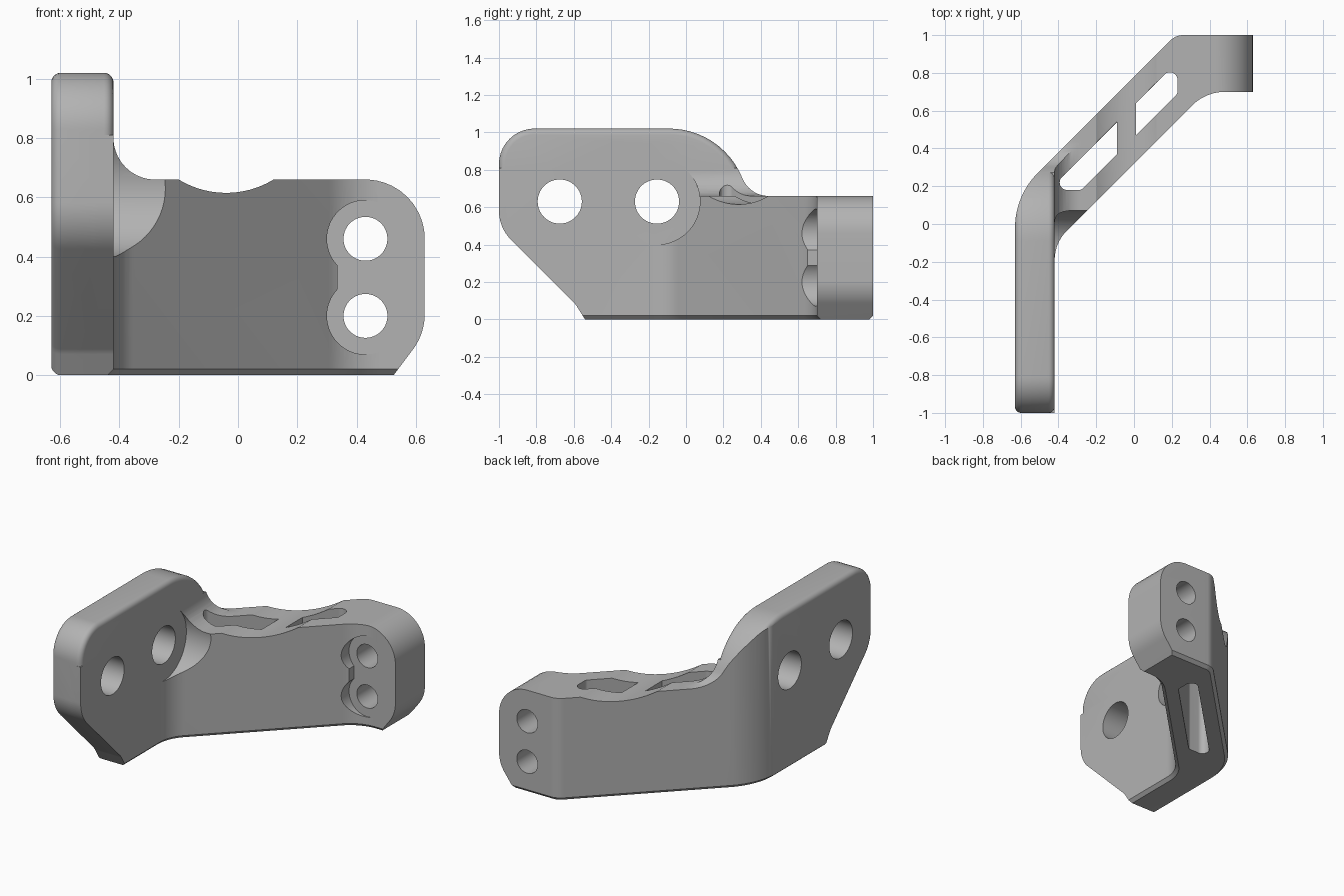
import bpy, bmesh, math
from mathutils import Vector

cube = bpy.data.objects.get("Cube")
if cube:
    bpy.data.objects.remove(cube, do_unlink=True)


def rounded(corners, steps=12):
    """Polygon from (a, b, radius) corners, with each corner filleted."""
    pts = []
    for i, (a, b, r) in enumerate(corners):
        p = Vector((a, b))
        if r == 0:
            pts.append(p)
            continue
        u = (Vector(corners[i - 1][:2]) - p).normalized()
        v = (Vector(corners[(i + 1) % len(corners)][:2]) - p).normalized()
        half = math.acos(u.dot(v)) / 2
        centre = p + (u + v).normalized() * (r / math.sin(half))
        start = p + u * (r / math.tan(half)) - centre
        end = p + v * (r / math.tan(half)) - centre
        for k in range(steps + 1):
            pts.append(centre + start.lerp(end, k / steps).normalized() * r)
    return pts


def circle(a, b, r, n=64):
    return [Vector((a + r * math.cos(2 * math.pi * k / n),
                    b + r * math.sin(2 * math.pi * k / n))) for k in range(n)]


def prism(name, pts, axis, lo, hi, rims=(), offset=0, segments=1):
    """Extrude a 2D profile along one axis and bevel the chosen end rims."""
    place = {"x": lambda p, h: (h, p.x, p.y),
             "y": lambda p, h: (p.x, h, p.y),
             "z": lambda p, h: (p.x, p.y, h)}[axis]
    bm = bmesh.new()
    ends = [[bm.verts.new(place(p, h)) for p in pts] for h in (lo, hi)]
    caps = [bm.faces.new(end) for end in ends]
    for i in range(len(pts)):
        bm.faces.new((ends[0][i - 1], ends[0][i], ends[1][i], ends[1][i - 1]))
    bmesh.ops.recalc_face_normals(bm, faces=bm.faces)
    if bm.calc_volume(signed=True) < 0:
        bmesh.ops.reverse_faces(bm, faces=bm.faces)
    edges = [e for rim in rims for e in caps[rim].edges]
    if edges:
        bmesh.ops.bevel(bm, geom=edges, offset=offset, segments=segments,
                        profile=0.5, affect="EDGES")
    mesh = bpy.data.meshes.new(name)
    bm.to_mesh(mesh)
    bm.free()
    obj = bpy.data.objects.new(name, mesh)
    bpy.context.collection.objects.link(obj)
    return obj


def combine(target, tool, operation="DIFFERENCE"):
    mod = target.modifiers.new("bool", "BOOLEAN")
    mod.operation, mod.solver, mod.object = operation, "EXACT", tool
    bpy.context.view_layer.update()
    bpy.context.view_layer.objects.active = target
    bpy.ops.object.modifier_apply(modifier=mod.name)
    bpy.data.objects.remove(tool, do_unlink=True)


# Outlines seen from above, the side and the front
plan = rounded([
    (-.63, -1.1, 0), (-.42, -1.1, 0), (-.42, -.1, .22), (.38, .7, .25),
    (.7, .7, 0), (.7, 1, 0), (.22, 1, .1), (-.63, .15, .41)])
side = rounded([
    (-1, 1.02, .19), (-1, .49, .22), (-.59, .08, .1), (-.54, 0, 0), (1.1, 0, 0),
    (1.1, .66, 0), (.345, .66, .15), (.18, 1.02, .42)])
front = rounded([
    (-.5, -.2, 0), (.375, -.2, 0), (.63, .14, .2), (.63, .66, .2),
    (-.42, .66, .14), (-.42, .81, 0), (-.5, .81, 0)])

# Tall plate with rounded rims
body = prism("bracket_body", side, "x", -.63, -.42, (0, 1), .032, 5)
combine(body, prism("plan", plan, "z", 0, 1.2, (0,), .02), "INTERSECT")

# Diagonal arm and end block
arm = prism("arm", plan, "z", 0, 1.2, (0,), .02)
combine(arm, prism("side", side, "x", -.8, .8), "INTERSECT")
combine(arm, prism("front", front, "y", -1.3, 1.3), "INTERSECT")
combine(body, arm, "UNION")

# Clearance beside the plate hole and dip in the arm's top edge
combine(body, prism("clearance", circle(-.155, .63, .23), "x", -.42, .3))
combine(body, prism("dip", circle(-.04, .922, .307, 96), "y", -.3, 1.3))

# Plate holes
for y in (-.675, -.155):
    combine(body, prism("plate_hole", circle(y, .63, .118), "x", -.8, 0))

# End block holes with joined counterbores
for z in (.2, .46):
    combine(body, prism("counterbore", circle(.43, z, .13), "y", .3, .7))
    combine(body, prism("block_hole", circle(.43, z, .074), "y", .5, 1.2))
combine(body, prism("counterbore_link", rounded([
    (.335, .2, 0), (.525, .2, 0), (.525, .46, 0), (.335, .46, 0)]), "y", .3, .7))

# Lightening slot through the arm, leaving a bridge near the top
slot = prism("slot", rounded([
    (-.45, .18, .04), (-.28, .18, .03), (.23, .69, .03), (.23, .86, .04)]),
    "z", -.2, 1.1)
bridge = prism("bridge", rounded([
    (-.09, 0, 0), (.01, 0, 0), (.01, 1, 0), (-.09, 1, 0)]), "z", .35, 1.3)
combine(slot, bridge)
combine(body, slot)

# Single grey material
grey = bpy.data.materials.new("plain_grey")
grey.use_nodes = True
colour = (.45, .45, .45, 1)
grey.diffuse_color = colour
grey.node_tree.nodes["Principled BSDF"].inputs["Base Color"].default_value = colour
body.data.materials.clear()
body.data.materials.append(grey)
for p in body.data.polygons:
    p.material_index = 0

# Smooth shading with sharp edges kept
bpy.ops.object.select_all(action="DESELECT")
body.select_set(True)
bpy.context.view_layer.objects.active = body
bpy.ops.object.shade_smooth_by_angle(angle=math.radians(30))
